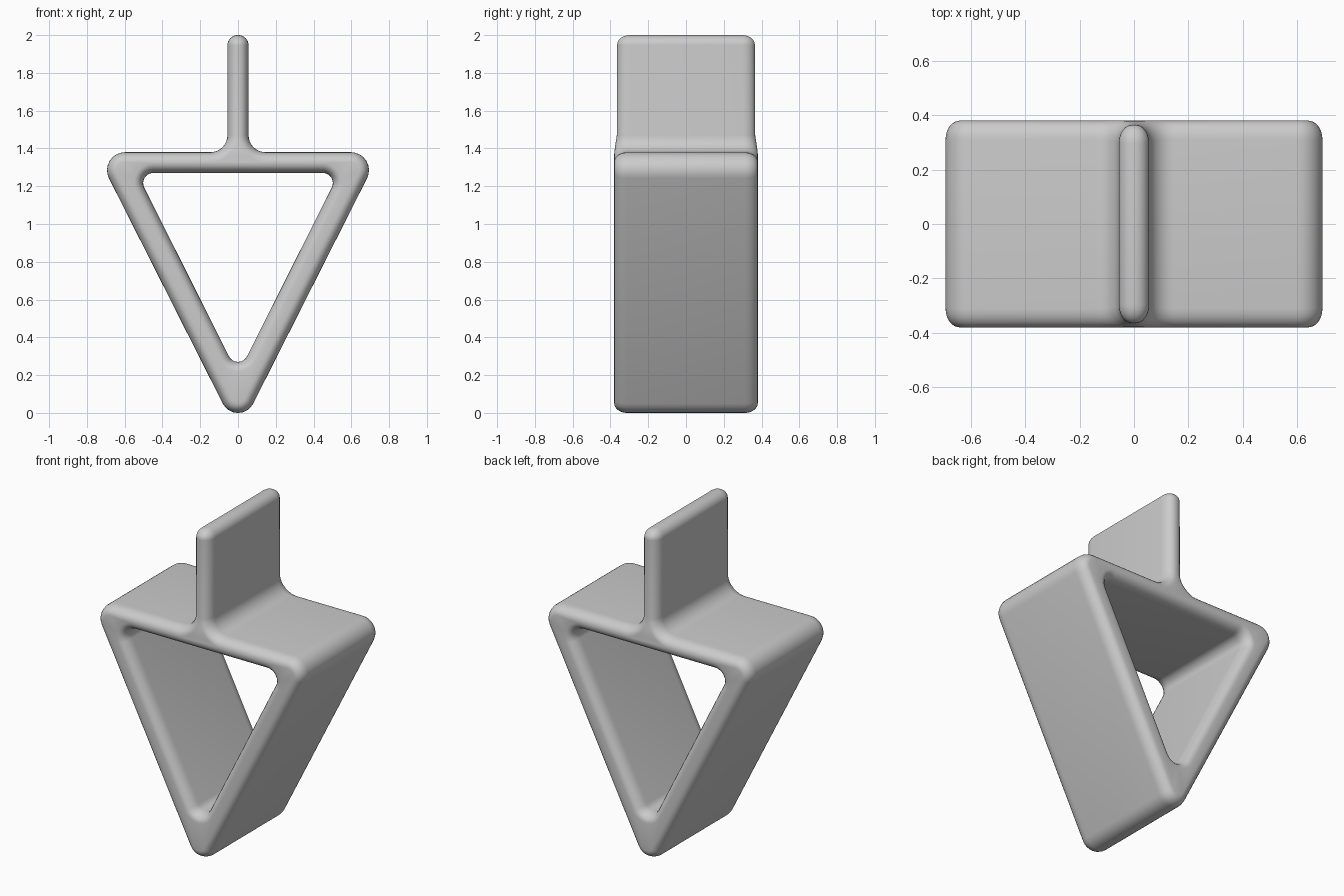
import bpy, bmesh, math
from mathutils import Vector

if "Cube" in bpy.data.objects:
    bpy.data.objects.remove(bpy.data.objects["Cube"], do_unlink=True)

HALF_DEPTH = 0.38   # half the width front to back
RIM = 0.051         # rounding of the rim, seen from the front
RIM_DEPTH = 0.07    # rounding of the rim, front to back
ARC = 8


def rounded_loop(corners, solid_inside=True):
    """Fillet counter-clockwise corners (x, z, radius); give points and normals out of the solid."""
    out = []
    n = len(corners)
    for i, (x, z, r) in enumerate(corners):
        p = Vector((x, z))
        a = (Vector(corners[i - 1][:2]) - p).normalized()
        b = (Vector(corners[(i + 1) % n][:2]) - p).normalized()
        half = a.angle(b) / 2
        centre = p + (a + b).normalized() * r / math.sin(half)
        start = p + a * r / math.tan(half) - centre
        end = p + b * r / math.tan(half) - centre
        sweep = start.angle_signed(end)
        convex = a.cross(b) < 0
        sign = (1 if convex else -1) * (1 if solid_inside else -1)
        for k in range(ARC + 1):
            # start and end radii blended along the arc
            t = k / ARC
            d = (start * math.sin((1 - t) * abs(sweep)) + end * math.sin(t * abs(sweep))) / math.sin(abs(sweep))
            out.append((centre + d, d.normalized() * sign))
    return out


def add_wall(bm, loop):
    """Sweep a loop from front to back with a rounded rim; return the two end edge loops."""
    angles = [math.radians(15 * k) for k in range(7)]
    layers = [(-HALF_DEPTH + RIM_DEPTH * (1 - math.sin(a)), RIM * (1 - math.cos(a))) for a in reversed(angles)]
    layers += [(-y, inset) for y, inset in reversed(layers)]
    rings = []
    for y, inset in layers:
        pts = [p - nrm * inset for p, nrm in loop]
        rings.append([bm.verts.new((q.x, y, q.y)) for q in pts])
    n = len(loop)
    for r0, r1 in zip(rings, rings[1:]):
        for i in range(n):
            j = (i + 1) % n
            bm.faces.new((r0[i], r0[j], r1[j], r1[i]))
    return [[bm.edges.get((r[i], r[(i + 1) % n])) for i in range(n)] for r in (rings[0], rings[-1])]


# Outer outline: pointed base, flat shelf and upright fin
right = [(0.753, 1.38, 0.095), (0.056, 1.38, 0.09), (0.056, 2.0, 0.0535)]
left = [(-x, z, r) for x, z, r in reversed(right)]
outer = rounded_loop([(0, -0.11, 0.09)] + right + left)

# Triangular opening
opening = rounded_loop([(0, 0.205, 0.053), (0.535, 1.27, 0.053), (-0.535, 1.27, 0.053)], False)

bm = bmesh.new()
outer_ends = add_wall(bm, outer)
opening_ends = add_wall(bm, opening)
for a, b in zip(outer_ends, opening_ends):
    bmesh.ops.triangle_fill(bm, edges=a + b, use_beauty=True)

# The fin is slightly narrower than the frame
for v in bm.verts:
    v.co.y *= 1 - 0.04 * min(1, max(0, (v.co.z - 1.38) / 0.1))
bmesh.ops.recalc_face_normals(bm, faces=bm.faces)

mesh = bpy.data.meshes.new("triangular_frame_with_fin")
bm.to_mesh(mesh)
bm.free()
frame = bpy.data.objects.new("triangular_frame_with_fin", mesh)
bpy.context.collection.objects.link(frame)

# Plain grey surface
grey = bpy.data.materials.new("light_grey")
grey.use_nodes = True
colour = (0.6, 0.6, 0.6, 1)
grey.diffuse_color = colour
grey.node_tree.nodes["Principled BSDF"].inputs["Base Color"].default_value = colour
mesh.materials.append(grey)

bpy.context.view_layer.objects.active = frame
frame.select_set(True)
bpy.ops.object.shade_smooth_by_angle(angle=math.radians(40))
